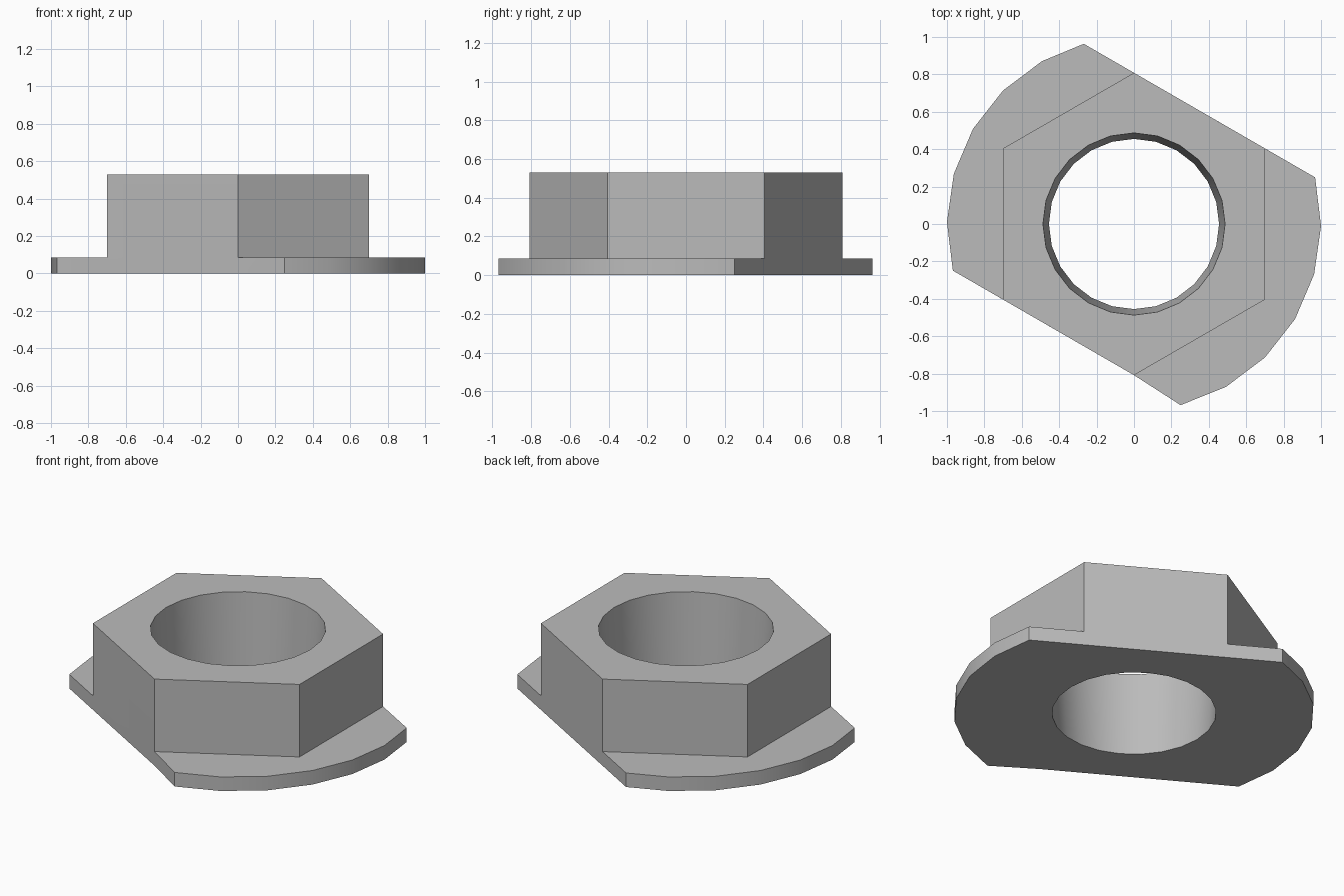
import bpy
import bmesh
from math import radians, sin, cos

cube = bpy.data.objects.get("Cube")
if cube:
    bpy.data.objects.remove(cube)

HEIGHT, FLANGE = 0.53, 0.086
HEX_R = 0.7 / cos(radians(30))
BORE_TOP, BORE_BOTTOM, SEGMENTS = 0.487, 0.455, 24

bm = bmesh.new()


def ring(radius, angles, z):
    return [bm.verts.new((radius * cos(radians(a)), radius * sin(radians(a)), z))
            for a in angles]


def wall(lower, upper, closed=False):
    n = len(lower)
    for i in range(n if closed else n - 1):
        j = (i + 1) % n
        bm.faces.new((lower[i], lower[j], upper[j], upper[i]))


def cap(*loops):
    """Fill a flat face between an outer loop and a hole."""
    edges = []
    for loop in loops:
        for a, b in zip(loop, loop[1:] + loop[:1]):
            edges.append(bm.edges.get((a, b)) or bm.edges.new((a, b)))
    bmesh.ops.triangle_fill(bm, use_beauty=True, edges=edges)


# Hexagonal body corners, starting at the back
hex_angles = [90 + 60 * k for k in range(6)]
hex_low = ring(HEX_R, hex_angles, FLANGE)
hex_top = ring(HEX_R, hex_angles, HEIGHT)

# Two flange lobes, each an arc between the two flush hexagon sides
steps = [119.43 + 15 * k for k in range(6)]
arcs = [[105.57] + steps, [284.43 + 15 * k for k in range(7)]]
feet = ring(HEX_R, (90, 270), 0)
arc_low = [ring(1, a, 0) for a in arcs]
arc_top = [ring(1, a, FLANGE) for a in arcs]

for s in range(2):
    k, nxt = 3 * s, 3 * (1 - s)
    low, top = arc_low[s], arc_top[s]
    # Flange rim and ledge
    wall([feet[s]] + low, [hex_low[k]] + top)
    bm.faces.new(top + [hex_low[k + 2], hex_low[k + 1], hex_low[k]])
    # Hexagon sides standing on the ledge
    wall(hex_low[k:k + 3], hex_top[k:k + 3])
    # Hexagon side running flush down to the base
    bm.faces.new((low[-1], feet[1 - s], hex_low[nxt], hex_top[nxt],
                  hex_top[k + 2], hex_low[k + 2], top[-1]))

# Tapered bore
bore_angles = [360 * k / SEGMENTS for k in range(SEGMENTS)]
bore_low = ring(BORE_BOTTOM, bore_angles, 0)
bore_top = ring(BORE_TOP, bore_angles, HEIGHT)
wall(bore_low, bore_top, closed=True)

# Top and bottom faces
cap(hex_top, bore_top)
cap([feet[0]] + arc_low[0] + [feet[1]] + arc_low[1], bore_low)
bmesh.ops.recalc_face_normals(bm, faces=bm.faces)

mesh = bpy.data.meshes.new("flanged_hex_bushing")
bm.to_mesh(mesh)
bm.free()
bushing = bpy.data.objects.new("flanged_hex_bushing", mesh)
bpy.context.collection.objects.link(bushing)

# Plain grey
grey = bpy.data.materials.new("plain_grey")
grey.use_nodes = True
colour = (0.5, 0.5, 0.5, 1)
grey.diffuse_color = colour
grey.node_tree.nodes["Principled BSDF"].inputs["Base Color"].default_value = colour
mesh.materials.append(grey)

# Smooth the round surfaces, keep the corners sharp
bpy.ops.object.select_all(action='DESELECT')
bushing.select_set(True)
bpy.context.view_layer.objects.active = bushing
bpy.ops.object.shade_smooth_by_angle(angle=radians(25))
